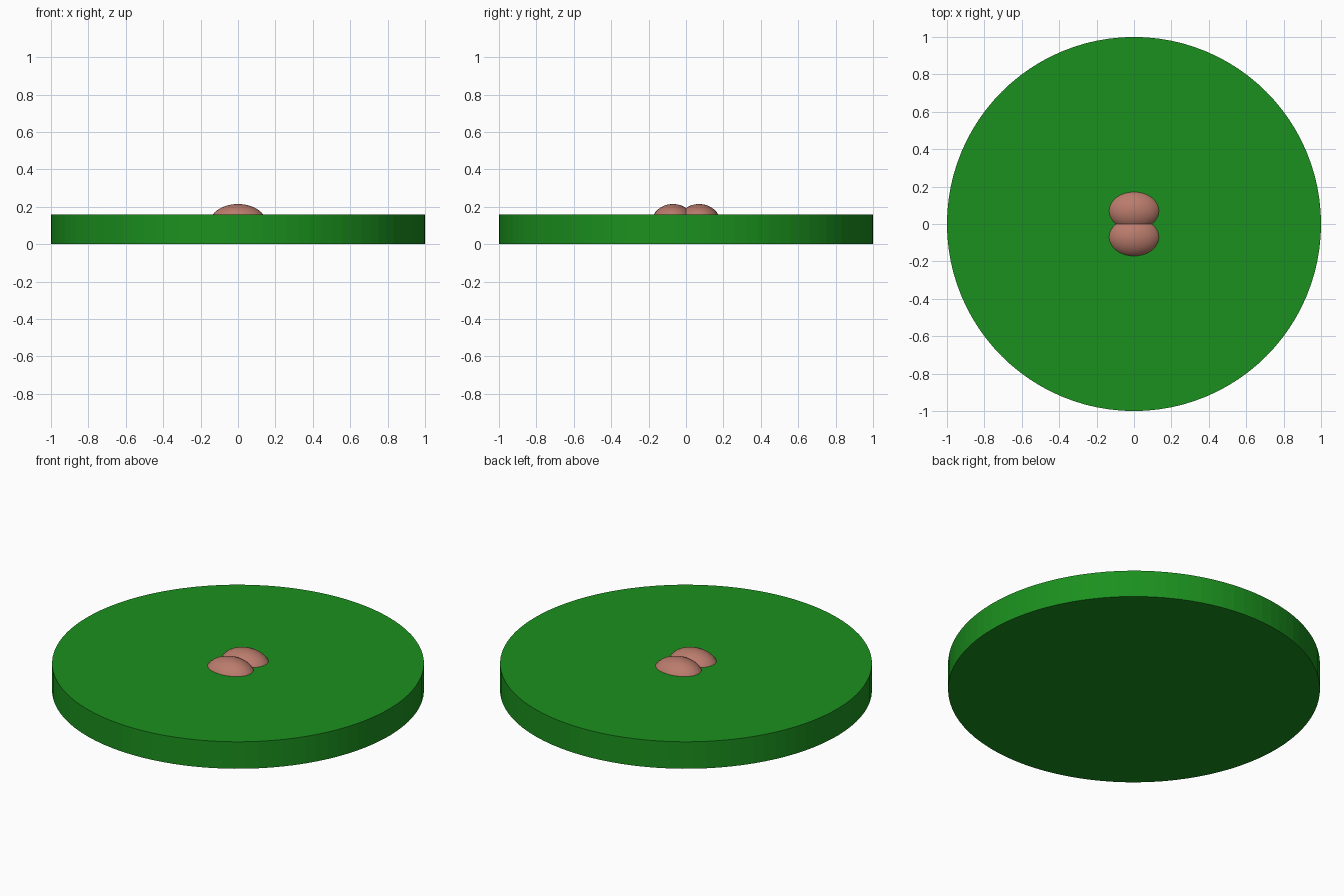
import bpy

if "Cube" in bpy.data.objects:
    bpy.data.objects.remove(bpy.data.objects["Cube"])

def paint(obj, name, color):
    mat = bpy.data.materials.get(name) or bpy.data.materials.new(name)
    mat.diffuse_color = color
    mat.use_nodes = True
    mat.node_tree.nodes["Principled BSDF"].inputs["Base Color"].default_value = mat.diffuse_color
    obj.data.materials.append(mat)

# Flat round pad
bpy.ops.mesh.primitive_cylinder_add(vertices=96, radius=1, depth=0.16, location=(0, 0, 0.08))
pad = bpy.context.object
pad.name = "round_pad"
paint(pad, "green", (0.011, 0.28, 0.013, 1))

# Two overlapping rounded lobes sunk into the pad
for side, label in ((-1, "front"), (1, "back")):
    bpy.ops.mesh.primitive_uv_sphere_add(segments=32, ring_count=16, radius=1,
                                         location=(0, side * 0.07, 0.115))
    lobe = bpy.context.object
    lobe.name = label + "_lobe"
    lobe.scale = (0.15, 0.114, 0.1)
    bpy.ops.object.transform_apply(location=False, rotation=False, scale=True)
    bpy.ops.object.shade_smooth()
    paint(lobe, "brown_pink", (0.49, 0.2, 0.15, 1))
